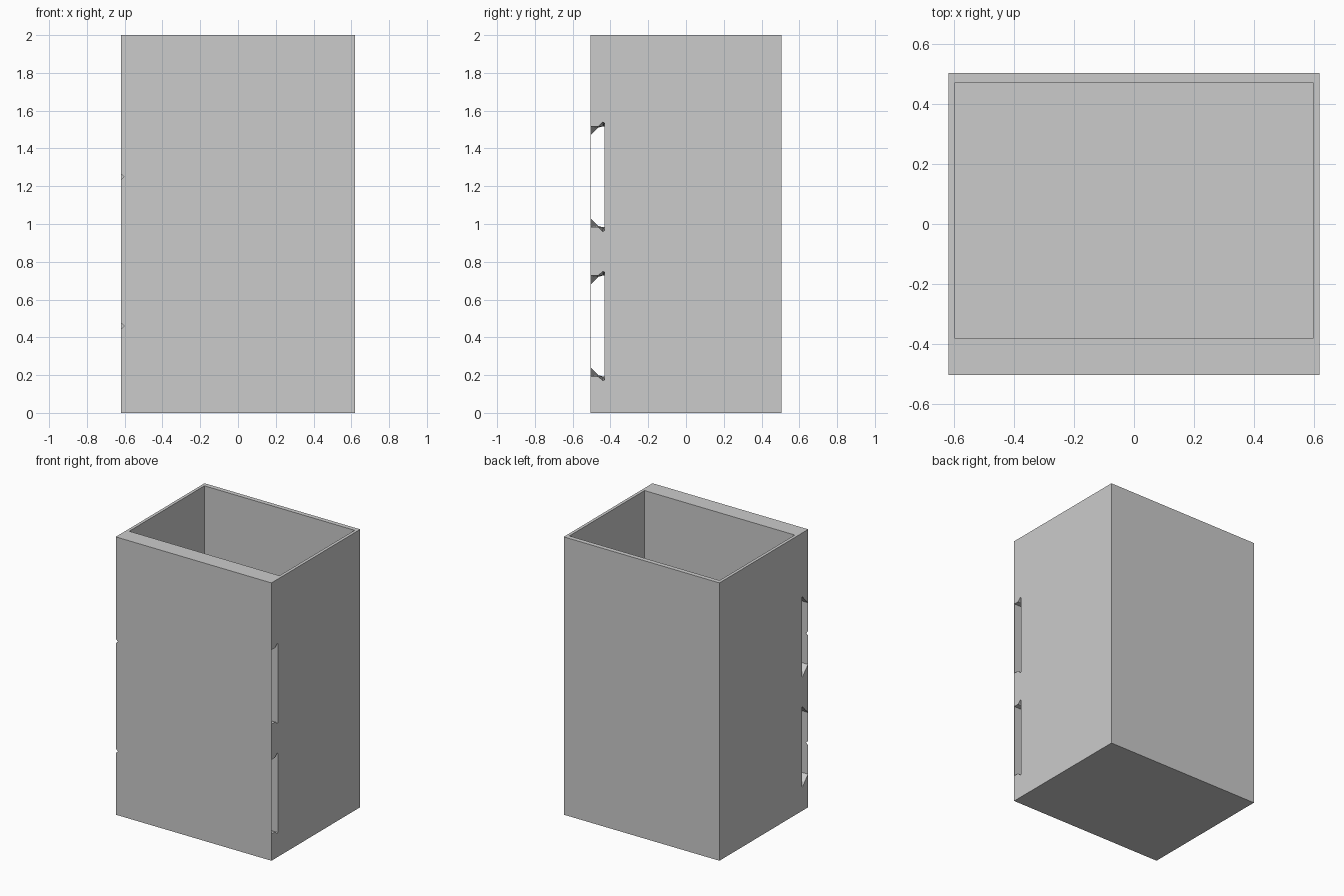
import bpy
import bmesh

default = bpy.data.objects.get("Cube")
if default:
    bpy.data.objects.remove(default, do_unlink=True)

# Single flat colour
grey = bpy.data.materials.new("light_grey")
grey.use_nodes = True
colour = (0.6, 0.6, 0.6, 1)
grey.diffuse_color = colour
grey.node_tree.nodes["Principled BSDF"].inputs["Base Color"].default_value = colour

HALF_X, HALF_Y, HEIGHT = 0.62, 0.505, 2.0
FRONT = -HALF_Y


def make_object(name, bm):
    bmesh.ops.recalc_face_normals(bm, faces=bm.faces[:])
    mesh = bpy.data.meshes.new(name)
    bm.to_mesh(mesh)
    bm.free()
    mesh.materials.append(grey)
    obj = bpy.data.objects.new(name, mesh)
    bpy.context.collection.objects.link(obj)
    return obj


def box(name, low, high):
    bm = bmesh.new()
    bmesh.ops.create_cube(bm, size=1)
    for v in bm.verts:
        v.co = [(a + b) / 2 + c * (b - a) for a, b, c in zip(low, high, v.co)]
    return make_object(name, bm)


def cut(target, cutter):
    mod = target.modifiers.new(cutter.name, "BOOLEAN")
    mod.operation = "DIFFERENCE"
    mod.solver = "EXACT"
    mod.object = cutter
    cutter.hide_render = True
    cutter.hide_viewport = True
    cutter.hide_set(True)


def slot(name, z):
    """Undercut channel lofted between three symmetric cross-sections."""
    depths = (FRONT - 0.01, FRONT + 0.04, FRONT + 0.065, FRONT + 0.073)
    sections = (
        (-HALF_X - 0.01, (0.21, 0.26, 0.29, 0.285)),
        (0, (0.21, 0.26, 0.267, 0.267)),
        (HALF_X + 0.01, (0.267, 0.267, 0.29, 0.285)),
    )
    bm = bmesh.new()
    rings = []
    for x, widths in sections:
        upper = [(x, y, z + w) for y, w in zip(depths, widths)]
        lower = [(x, y, z - w) for y, w in zip(depths, widths)]
        rings.append([bm.verts.new(p) for p in upper + lower[::-1]])
    for a, b in zip(rings, rings[1:]):
        for i in range(len(a)):
            j = (i + 1) % len(a)
            bm.faces.new((a[i], a[j], b[j], b[i]))
    bm.faces.new(rings[0])
    bm.faces.new(rings[-1])
    bmesh.ops.triangulate(bm, faces=bm.faces[:])
    return make_object(name, bm)


# Open-topped container with a thicker front wall
body = box("container_body", (-HALF_X, FRONT, 0), (HALF_X, HALF_Y, HEIGHT))
cut(body, box("cavity_cutter", (-0.598, -0.383, 0.03), (0.598, 0.472, HEIGHT + 0.1)))

# Two mounting channels, each closed by a thin front skin with a small edge notch
for label, z in (("lower", 0.46), ("upper", 1.25)):
    cut(body, slot(label + "_slot_cutter", z))
    bm = bmesh.new()
    edge, top, nick = HALF_X, 0.27, 0.017
    outline = [(-edge, -top), (edge, -top), (edge, top), (-edge, top),
               (-edge, nick), (nick - edge, 0), (-edge, -nick)]
    bm.faces.new([bm.verts.new((x, FRONT, z + dz)) for x, dz in outline])
    skin = make_object(label + "_slot_skin", bm)
    # Face the skin outward and give it a hair of thickness
    if skin.data.polygons[0].normal.y > 0:
        skin.data.flip_normals()
    solid = skin.modifiers.new("thickness", "SOLIDIFY")
    solid.thickness = 0.002
    solid.offset = -1
